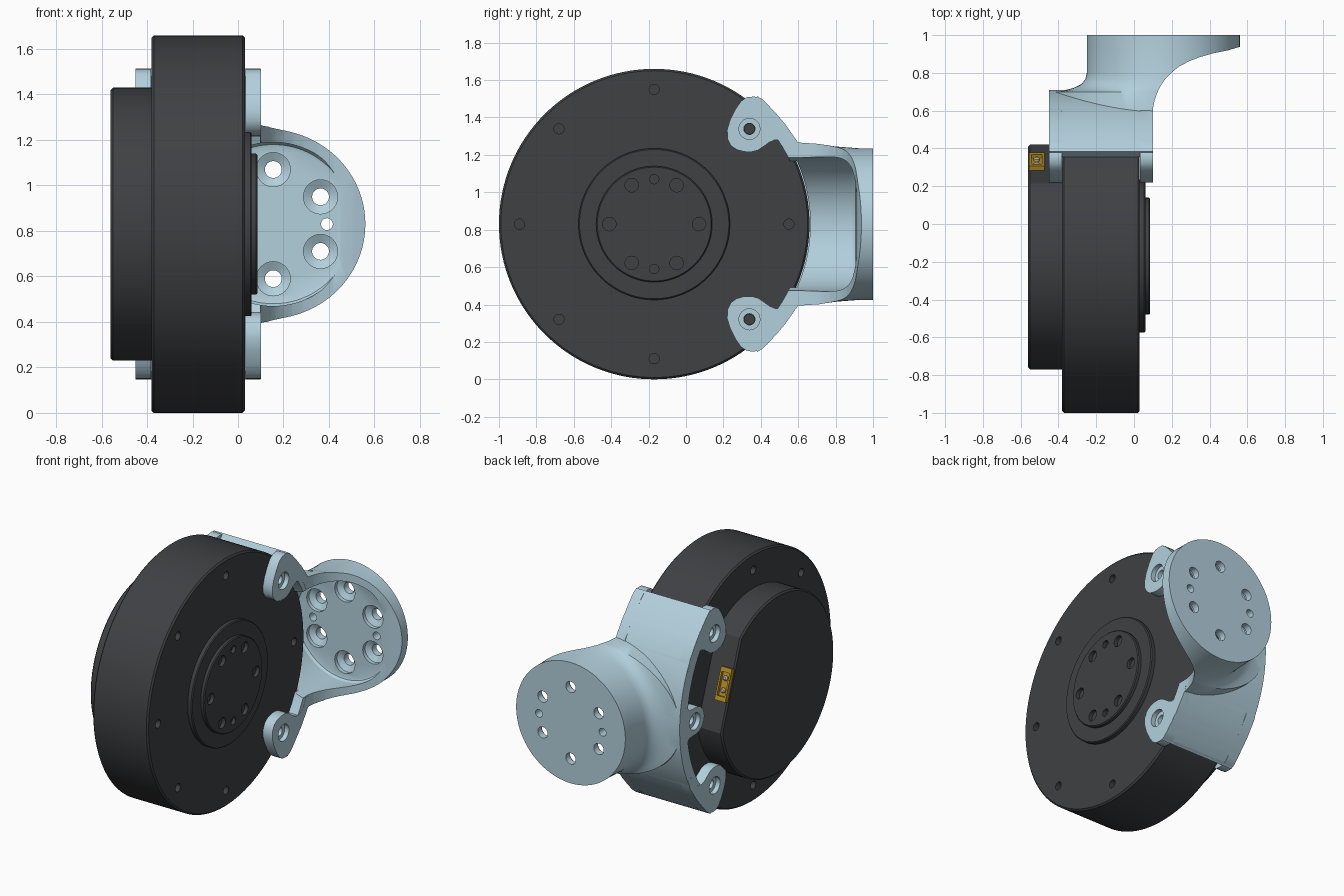
import bpy, bmesh
from math import sin, cos, pi, radians
from mathutils import Vector

if "Cube" in bpy.data.objects:
    bpy.data.objects.remove(bpy.data.objects["Cube"])

CY, CZ = -0.17, 0.83          # motor axis (runs along x)
FX = 0.155                    # flange axis (runs along y at z = CZ)


def material(name, rgb):
    m = bpy.data.materials.new(name)
    m.diffuse_color = (*rgb, 1)
    m.use_nodes = True
    m.node_tree.nodes["Principled BSDF"].inputs["Base Color"].default_value = m.diffuse_color
    return m


DARK = material("dark_metal", (0.05, 0.052, 0.057))
BLUE = material("pale_blue_metal", (0.45, 0.63, 0.72))
GOLD = material("gold_plastic", (0.45, 0.27, 0.02))
SILVER = material("pin_metal", (0.6, 0.5, 0.3))


def loft(name, rings, mat=None):
    """Closed solid through a list of equal-length rings of points."""
    bm = bmesh.new()
    vs = [[bm.verts.new(p) for p in r] for r in rings]
    n = len(vs[0])
    for a, b in zip(vs, vs[1:]):
        for i in range(n):
            bm.faces.new((a[i], a[(i + 1) % n], b[(i + 1) % n], b[i]))
    bm.faces.new(vs[0])
    bm.faces.new(vs[-1])
    bmesh.ops.recalc_face_normals(bm, faces=bm.faces)
    me = bpy.data.meshes.new(name)
    bm.to_mesh(me)
    bm.free()
    ob = bpy.data.objects.new(name, me)
    bpy.context.collection.objects.link(ob)
    if mat:
        me.materials.append(mat)
    return ob


def place(axis, a, u, v):
    return {'x': (a, u, v), 'y': (u, a, v), 'z': (u, v, a)}[axis]


def prism(name, pts, axis, a, b, mat=None):
    return loft(name, [[place(axis, h, u, v) for u, v in pts] for h in (a, b)], mat)


def lathe(name, axis, u, v, profile, mat=None, n=96):
    """Profile is (height, radius) pairs along the axis."""
    return loft(name, [[place(axis, h, u + r * cos(2 * pi * i / n), v + r * sin(2 * pi * i / n))
                        for i in range(n)] for h, r in profile], mat)


def cyl(axis, u, v, r, a, b, n=32):
    return lathe("cutter", axis, u, v, [(a, r), (b, r)], n=n)


def boolean(ob, other, op='DIFFERENCE'):
    m = ob.modifiers.new("bool", 'BOOLEAN')
    m.operation, m.solver, m.object = op, 'EXACT', other
    bpy.context.view_layer.objects.active = ob
    bpy.ops.object.modifier_apply(modifier=m.name)
    bpy.data.objects.remove(other)


def disc(name, x0, x1, r, e=0.01):
    return lathe(name, 'x', CY, CZ, [(x0, r - e), (x0 + e, r), (x1 - e, r), (x1, r - e)], DARK, 128)


# motor housing with bolt holes on both faces
housing = disc("motor_housing", -0.38, 0.03, 0.83)
for i in range(8):
    y, z = CY + 0.72 * cos(i * pi / 4), CZ + 0.72 * sin(i * pi / 4)
    boolean(housing, cyl('x', y, z, 0.027, -0.01, 0.1, 20))
    boolean(housing, cyl('x', y, z, 0.027, -0.45, -0.34, 20))

# rear cap with one flat side for the connector
TILT = radians(20)
cap_outline = []
for r in (0.59, 0.6):
    cap_outline.append([(CY + r * cos(TILT + radians(30 + 300 * i / 90)),
                         CZ + r * sin(TILT + radians(30 + 300 * i / 90))) for i in range(91)])
cap = loft("rear_cap", [[(x, y, z) for y, z in cap_outline[k]]
                        for x, k in ((-0.56, 0), (-0.55, 1), (-0.37, 1))], DARK)

# stepped output
ring = disc("output_ring", 0.02, 0.06, 0.405, 0.006)
hub = disc("output_hub", 0.05, 0.085, 0.31, 0.006)
for i in range(6):
    a = i * pi / 3
    boolean(hub, cyl('x', CY + 0.24 * cos(a), CZ + 0.24 * sin(a), 0.036, 0.056, 0.12, 24))
for s in (1, -1):
    boolean(hub, cyl('x', CY, CZ + s * 0.24, 0.025, 0.056, 0.12, 20))

# bracket: curved saddle wrapping the housing
angles = [radians(-51 + 102 * i / 60) for i in range(61)]
arc = [(CY + 0.88 * cos(a), CZ + 0.88 * sin(a)) for a in angles]
arc += [(CY + 0.79 * cos(a), CZ + 0.79 * sin(a)) for a in reversed(angles)]
bracket = prism("mounting_bracket", arc, 'x', -0.45, 0.12, BLUE)

# bracket: neck flaring from the round flange into the saddle
sections = [(1, -0.25, .405), (.93, -0.25, .405), (.8, -0.25, .415), (.765, -0.258, .42),
            (.74, -0.28, .424), (.72, -0.32, .428), (.708, -0.37, .43), (.7, -0.45, .43), (.58, -0.45, .44)]
rings = []
for y, left, rz in sections:
    pts = []
    for i in range(96):
        c, s = cos(2 * pi * i / 96), sin(2 * pi * i / 96)
        pts.append((FX + c * (.405 if c > 0 else FX - left), y, CZ + rz * s))
    rings.append(pts)
boolean(bracket, loft("neck", rings), 'UNION')

# bracket: concave front sweep, round pocket and clearance for the motor
sweep = [(.10, .1), (.10, .61), (.108, .65), (.121, .69), (.14, .73), (.165, .766), (.2, .803),
         (.24, .834), (.29, .861), (.35, .884), (.42, .904), (.5, .92), (.56, .938), (.8, .96), (.8, .1)]
boolean(bracket, prism("cutter", sweep, 'z', -0.2, 2))
boolean(bracket, lathe("cutter", 'y', FX, CZ, [(0.3, .36), (.89, .36), (.905, .35), (.91, .335)]))
boolean(bracket, cyl('x', CY, CZ, 0.80, -0.8, 0.5, 128))
boolean(bracket, cyl('x', CY, CZ, 0.835, -0.383, 0.033, 128))

# bracket: upper and lower ears on both faces, middle ear at the back
ear = [(.22, 1.335), (.222, 1.285), (.24, 1.25), (.27, 1.228), (.31, 1.217), (.35, 1.216), (.385, 1.225),
       (.415, 1.245), (.445, 1.267), (.475, 1.28), (.505, 1.281), (.535, 1.265), (.56, 1.23), (.575, 1.195),
       (.625, 1.19), (.60, 1.265), (.53, 1.365), (.435, 1.472), (.405, 1.5), (.365, 1.512), (.325, 1.508),
       (.295, 1.488), (.265, 1.445), (.235, 1.385)]
spans = ((0.032, 0.101, 0.07), (-0.451, -0.382, -0.42))
holes = []
for x0, x1, seat in spans:
    for s in (1, -1):
        boolean(bracket, prism("ear", [(y, CZ + s * (z - CZ)) for y, z in ear], 'x', x0, x1), 'UNION')
        holes.append((CY + 0.72 * cos(pi / 4), CZ + s * 0.72 * sin(pi / 4), x0, x1, seat))
mid = [(.68, .96), (.635, .955), (.61, .925), (.575, .92)]
mid += [(.54 + .09 * cos(a), CZ + .09 * sin(a)) for a in [pi / 2 + i * pi / 16 for i in range(17)]]
mid += [(y, 2 * CZ - z) for y, z in reversed(mid[:4])]
boolean(bracket, prism("ear", mid, 'x', -0.451, -0.382), 'UNION')
holes.append((0.55, CZ, -0.451, -0.382, -0.42))
for y, z, x0, x1, seat in holes:
    boolean(bracket, cyl('x', y, z, 0.03, x0 - .03, x1 + .03))
    out = 0.2 if seat > 0 else -0.6
    boolean(bracket, cyl('x', y, z, 0.056, min(seat, out), max(seat, out)))

# flange holes: six counterbored, two small locating holes
for i in range(6):
    a = pi / 2 + i * pi / 3
    x, z = FX + 0.24 * cos(a), CZ + 0.24 * sin(a)
    boolean(bracket, lathe("cutter", 'y', x, z, [(.75, .075), (.935, .075), (.955, .037), (1.1, .037)], n=32))
for s in (1, -1):
    boolean(bracket, cyl('y', FX + s * 0.236, CZ, 0.026, .8, 1.1, 24))

# power connector on the cap's flat side
def box(name, sx, sy, sz, mat=None, y=0):
    return prism(name, [(-sx / 2, y - sy / 2), (sx / 2, y - sy / 2), (sx / 2, y + sy / 2), (-sx / 2, y + sy / 2)],
                 'z', -sz / 2, sz / 2, mat)


plug = box("connector_shell", 0.08, 0.05, 0.21, GOLD)
boolean(plug, box("cutter", 0.056, 0.05, 0.15, y=0.03))
pins = [lathe("connector_pin", 'y', 0, s * 0.038, [(-.01, .016), (.015, .016), (.023, .009)], SILVER, 20)
        for s in (1, -1)]
for ob in [plug] + pins:
    ob.location = (-0.515, CY + 0.52 * cos(TILT), CZ + 0.52 * sin(TILT))
    ob.rotation_euler = (TILT, 0, 0)

# smooth shading with crisp edges
for ob in bpy.context.scene.objects:
    ob.select_set(True)
bpy.context.view_layer.objects.active = bracket
bpy.ops.object.shade_smooth_by_angle(angle=radians(30))
